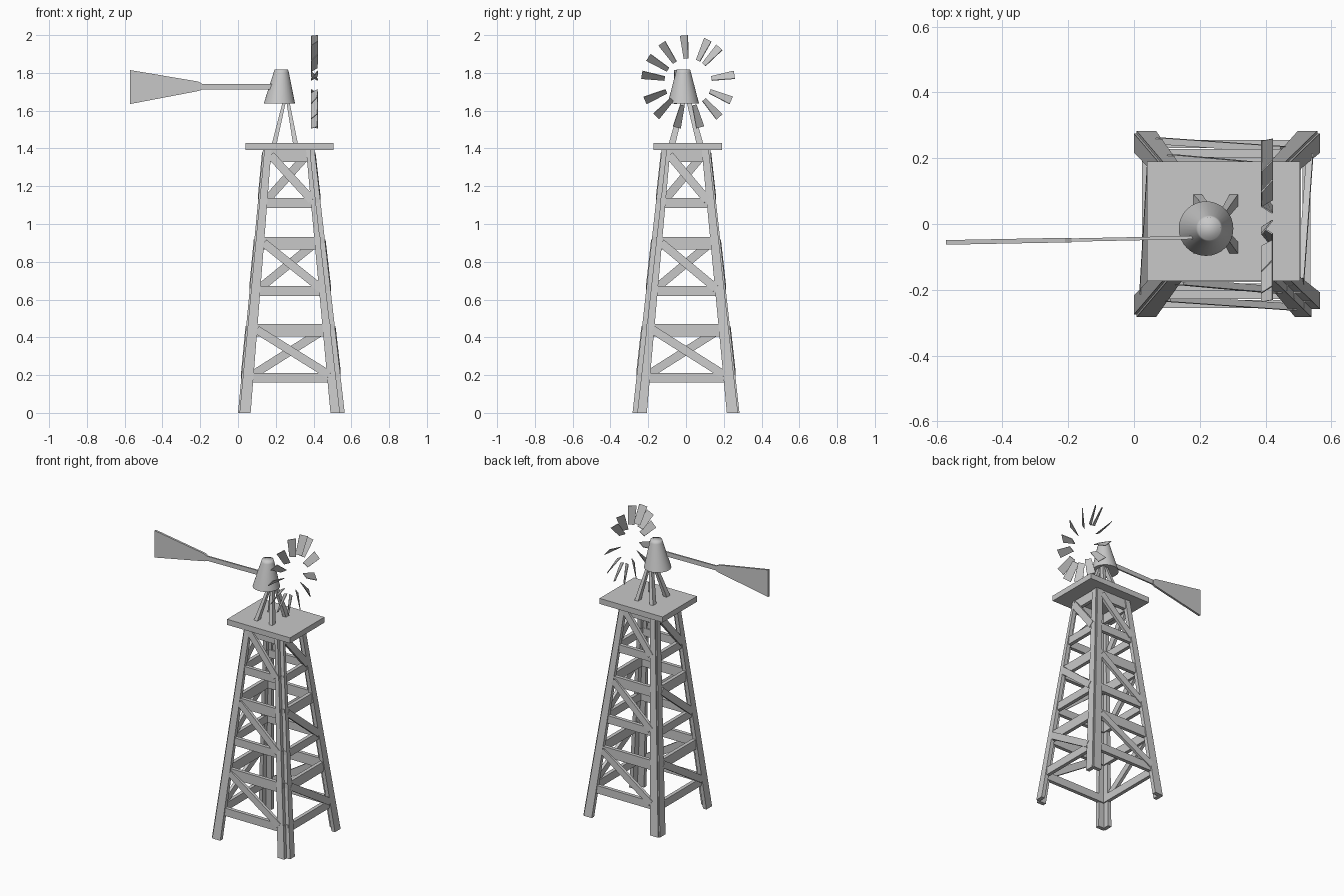
import bpy, bmesh, math
from mathutils import Vector

cube = bpy.data.objects.get("Cube")
if cube:
    bpy.data.objects.remove(cube, do_unlink=True)

grey = bpy.data.materials.new("light_grey")
grey.use_nodes = True
GREY = (0.58, 0.58, 0.58, 1)
grey.diffuse_color = GREY
grey.node_tree.nodes["Principled BSDF"].inputs["Base Color"].default_value = GREY


def add_object(name, bm):
    bmesh.ops.recalc_face_normals(bm, faces=bm.faces)
    mesh = bpy.data.meshes.new(name)
    bm.to_mesh(mesh)
    bm.free()
    mesh.materials.append(grey)
    ob = bpy.data.objects.new(name, mesh)
    bpy.context.collection.objects.link(ob)
    return ob


def loft(name, *rings):
    """Closed solid skinned through rings of equal length."""
    bm = bmesh.new()
    loops = [[bm.verts.new(p) for p in ring] for ring in rings]
    n = len(loops[0])
    for a, b in zip(loops, loops[1:]):
        for i in range(n):
            j = (i + 1) % n
            bm.faces.new((a[i], a[j], b[j], b[i]))
    bm.faces.new(loops[0])
    bm.faces.new(loops[-1])
    return add_object(name, bm)


def rect(x0, x1, y0, y1, z):
    return [(x0, y0, z), (x1, y0, z), (x1, y1, z), (x0, y1, z)]


def board(name, p, q, width, thick, normal):
    """Straight plank from p to q with its flat side along normal."""
    p, q, normal = Vector(p), Vector(q), Vector(normal)
    side = normal.cross(q - p).normalized() * width / 2
    out = (q - p).cross(side).normalized() * thick / 2
    return loft(name, *[[e - side - out, e + side - out, e + side + out, e - side + out]
                        for e in (p, q)])


# Tower taper: outer corner of the legs at a given height
TOP = 1.395


def corner(sx, sy, z):
    t = z / TOP
    x = 0.565 - 0.16 * t if sx > 0 else 0.132 * t
    y = 0.283 - 0.155 * t
    return Vector((x, sy * y, z))


# Legs: two planks forming an angle section at each corner
def leg_plank(name, sx, sy, along_x, gap):
    rings = []
    for z, width in ((0, 0.063 + gap / 2), (TOP, 0.045)):
        c = corner(sx, sy, z)
        long_side, short_side = (gap, width), (0, 0.026)
        dx, dy = (long_side, short_side) if along_x else (short_side, long_side)
        rings.append(rect(c.x - sx * dx[0], c.x - sx * dx[1],
                          c.y - sy * dy[0], c.y - sy * dy[1], z))
    loft(name, *rings)


for sx, xn in ((1, "left"), (-1, "right")):
    for sy, yn in ((-1, "front"), (1, "back")):
        gap = 0.025 if (sx, sy) == (1, -1) else 0.008
        leg_plank(f"{yn}_{xn}_leg_face_plank", sx, sy, True, gap)
        leg_plank(f"{yn}_{xn}_leg_side_plank", sx, sy, False, gap)

# Rails and diagonal braces, the same on all four sides
sides = {
    "front": ((-1, -1), (1, -1), (0, -1, 0)),
    "left": ((1, -1), (1, 1), (1, 0, 0)),
    "back": ((1, 1), (-1, 1), (0, 1, 0)),
    "right": ((-1, 1), (-1, -1), (-1, 0, 0)),
}
tiers = {"lower": (0.186, 0.438), "middle": (0.645, 0.898), "upper": (1.111, 1.362)}


def on_side(a, b, za, zb, inset, offset, normal):
    p, q = corner(*a, za), corner(*b, zb)
    run = Vector((q.x - p.x, q.y - p.y, 0))
    run -= Vector(normal) * run.dot(Vector(normal))
    run.normalize()
    shift = Vector(normal) * offset
    return p + run * inset + shift, q - run * inset + shift


for side, (a, b, n) in sides.items():
    for tier, (low, high) in tiers.items():
        for part, z, width in (("bottom_rail", low, 0.052), ("top_rail", high, 0.065)):
            p, q = on_side(a, b, z, z, 0.025, -0.019, n)
            board(f"{side}_{tier}_{part}", p, q, width, 0.024, n)
        p, q = on_side(a, b, high + 0.002, low + 0.015, 0.065 - 0.015 * high, -0.008, n)
        board(f"{side}_{tier}_brace", p, q, 0.044, 0.02, n)

# Platform
loft("platform", rect(0.04, 0.505, -0.173, 0.19, 1.392),
     rect(0.04, 0.505, -0.173, 0.19, 1.429))

# Struts holding the head, leaning in to a shared point
for sx, xn in ((1, "left"), (-1, "right")):
    for sy, yn in ((-1, "front"), (1, "back")):
        foot, tip = Vector((0.248 + sx * 0.057, sy * 0.075)), Vector((0.255 + sx * 0.007, sy * 0.012))
        loft(f"{yn}_{xn}_head_strut",
             rect(foot.x - 0.013, foot.x + 0.013, foot.y - 0.018, foot.y + 0.018, 1.42),
             rect(tip.x - 0.008, tip.x + 0.008, tip.y - 0.012, tip.y + 0.012, 1.66))

# Tapered gear head
head_rings = []
for x, r, z in ((0.219, 0.083, 1.637), (0.229, 0.04, 1.803), (0.229, 0.035, 1.819)):
    head_rings.append([(x + r * math.cos(k * math.tau / 32),
                        -0.014 + r * math.sin(k * math.tau / 32), z) for k in range(32)])
head = loft("gear_head", *head_rings)
bpy.ops.object.select_all(action='DESELECT')
head.select_set(True)
bpy.context.view_layer.objects.active = head
bpy.ops.object.shade_smooth_by_angle(angle=math.radians(75))

# Tail rod and vane
board("tail_rod", (-0.2, -0.049, 1.727), (0.18, -0.041, 1.727), 0.03, 0.01, (0, 1, 0))


def vane_ring(x, y, z0, z1):
    return [(x, y - 0.007, z0), (x, y + 0.007, z0), (x, y + 0.007, z1), (x, y - 0.007, z1)]


loft("tail_vane", vane_ring(-0.572, -0.056, 1.635, 1.815),
     vane_ring(-0.21, -0.049, 1.704, 1.754), vane_ring(-0.19, -0.049, 1.712, 1.742))

# Wheel: pitched blades, wider at the tip, unevenly spaced
hub = Vector((0.404, 0.011, 1.751))
angles = (95, 65, 48, 9, -23, -48, -75, -104, -133, -157, 171, 148, 124)
for i, angle in enumerate(angles):
    a = math.radians(angle)
    radial = Vector((0, math.cos(a), math.sin(a)))
    tangent = Vector((0, -math.sin(a), math.cos(a)))
    rings = []
    for r, half in ((0.125, 0.011), (0.248, 0.021)):
        mid = hub + radial * r
        lean = tangent * half - Vector((0.017, 0, 0))
        skin = lean.cross(radial).normalized() * 0.002
        rings.append([mid - lean - skin, mid + lean - skin,
                      mid + lean + skin, mid - lean + skin])
    loft(f"wheel_blade_{i + 1}", *rings)
